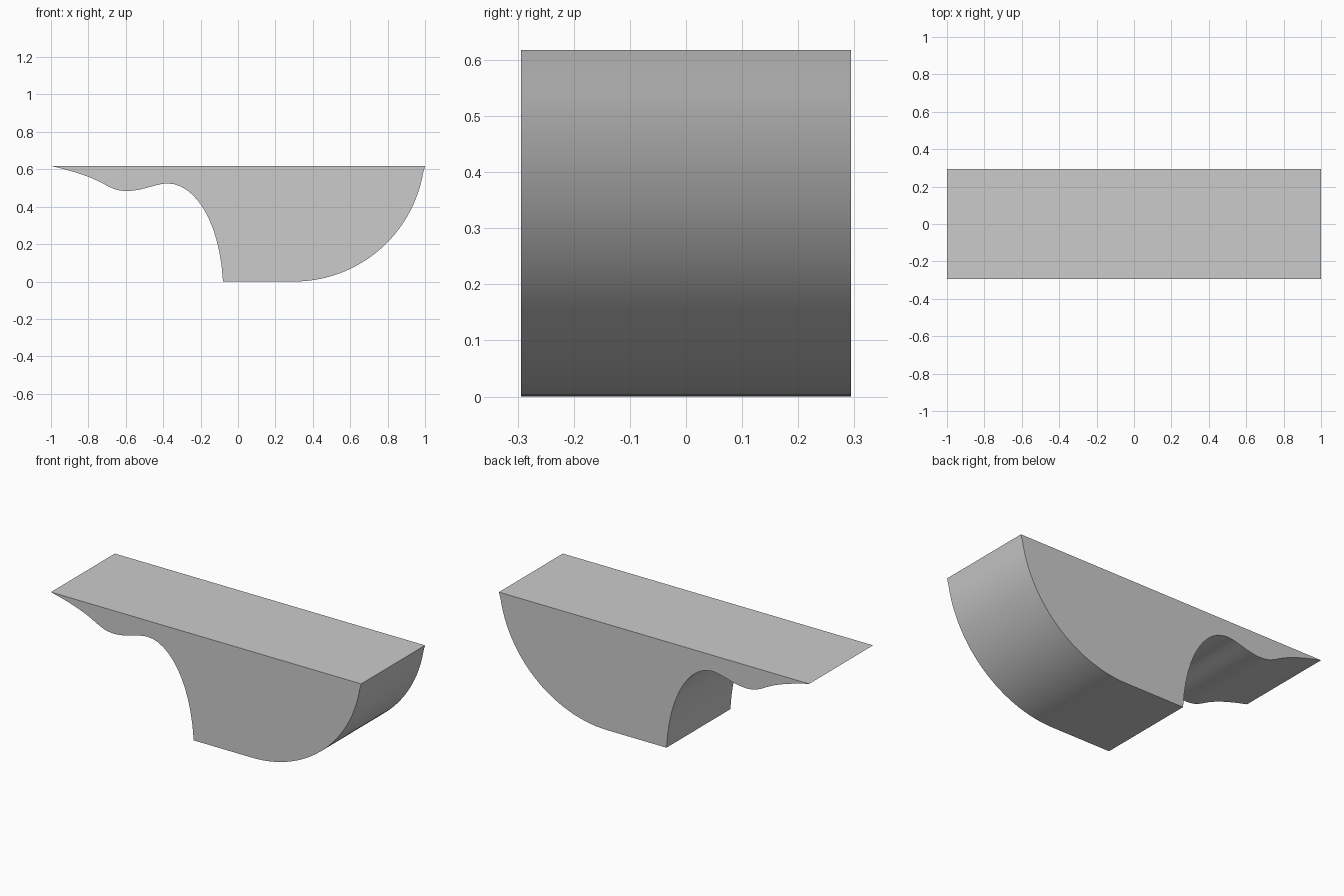
import bpy, bmesh, math
from mathutils import Vector
from mathutils.geometry import interpolate_bezier

if "Cube" in bpy.data.objects:
    bpy.data.objects.remove(bpy.data.objects["Cube"])

HALF_WIDTH = 0.294
TOP = 0.618

# Round belly: flat foot sweeping up to the right edge
cx, r = 0.30, 0.70
end = math.acos((r - TOP) / r)
profile = [(cx + r * math.sin(end * i / 28), r - r * math.cos(end * i / 28))
           for i in range(29)]
profile[-1] = (1.0, TOP)

# Wavy underside, from the left tip down to the foot, as bezier pieces
wave = [
    [(-1, TOP), (-.93, .602), (-.83, .575), (-.765, .545)],
    [(-.765, .545), (-.70, .517), (-.67, .484), (-.595, .484)],
    [(-.595, .484), (-.51, .484), (-.44, .524), (-.375, .524)],
    [(-.375, .524), (-.24, .524), (-.10, .34), (-.08, 0)],
]
for n, piece in enumerate(wave):
    pts = interpolate_bezier(*[Vector((x, z, 0)) for x, z in piece], 13)
    profile += [(p.x, p.y) for p in pts[(1 if n else 0):]]

# Extrude the profile across the width
bm = bmesh.new()
face = bm.faces.new([bm.verts.new((x, -HALF_WIDTH, z)) for x, z in profile])
ext = bmesh.ops.extrude_face_region(bm, geom=[face], use_keep_orig=True)
verts = [g for g in ext["geom"] if isinstance(g, bmesh.types.BMVert)]
bmesh.ops.translate(bm, verts=verts, vec=(0, 2 * HALF_WIDTH, 0))
bmesh.ops.recalc_face_normals(bm, faces=bm.faces[:])
mesh = bpy.data.meshes.new("curved_block")
bm.to_mesh(mesh)
bm.free()

block = bpy.data.objects.new("curved_block", mesh)
bpy.context.collection.objects.link(block)
bpy.context.view_layer.objects.active = block
block.select_set(True)
bpy.ops.object.shade_smooth_by_angle(angle=math.radians(30))
